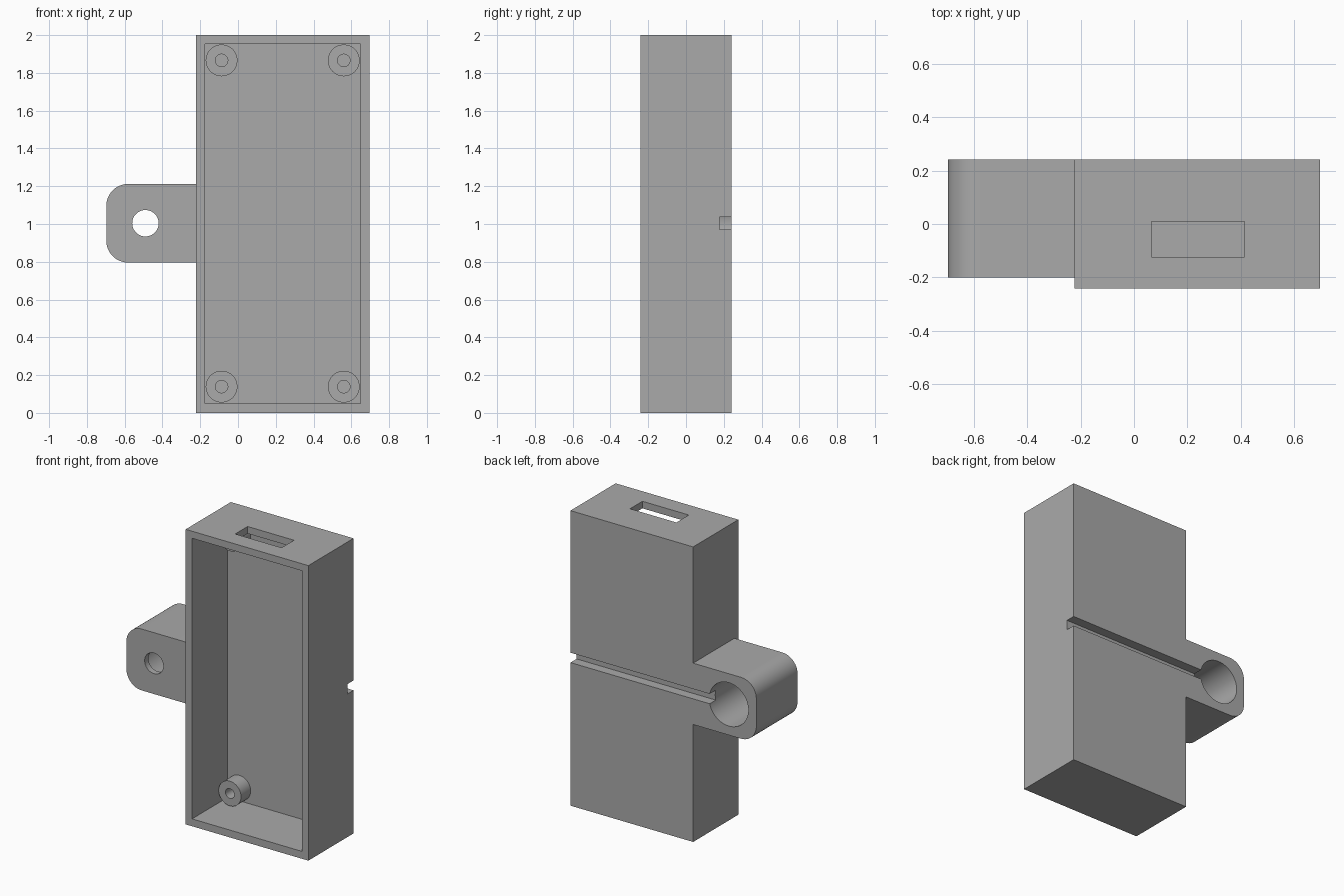
import bpy, bmesh, math
from mathutils import Matrix, Vector

if "Cube" in bpy.data.objects:
    bpy.data.objects.remove(bpy.data.objects["Cube"])

grey = bpy.data.materials.new("plain grey")
grey.use_nodes = True
colour = (0.4, 0.4, 0.4, 1)
grey.diffuse_color = colour
grey.node_tree.nodes["Principled BSDF"].inputs["Base Color"].default_value = colour


def finish(name, bm):
    mesh = bpy.data.meshes.new(name)
    bmesh.ops.recalc_face_normals(bm, faces=bm.faces)
    bm.to_mesh(mesh)
    bm.free()
    mesh.materials.append(grey)
    obj = bpy.data.objects.new(name, mesh)
    bpy.context.collection.objects.link(obj)
    return obj


def box(name, x, y, z, round_left=0):
    """Box from (min, max) ranges, optionally rounding its -x edges along y."""
    bm = bmesh.new()
    bmesh.ops.create_cube(bm, size=1)
    for v in bm.verts:
        v.co = Vector([lo if c < 0 else hi for c, (lo, hi) in zip(v.co, (x, y, z))])
    if round_left:
        edges = [e for e in bm.edges if all(v.co.x == bm_min for v in e.verts
                 for bm_min in [min(w.co.x for w in bm.verts)])
                 and e.verts[0].co.z == e.verts[1].co.z]
        bmesh.ops.bevel(bm, geom=edges, offset=round_left, segments=12,
                        profile=0.5, affect='EDGES')
    return finish(name, bm)


def rod(name, x, z, radius, y0, y1, sides=48):
    """Cylinder along y."""
    bm = bmesh.new()
    place = Matrix.Translation((x, (y0 + y1) / 2, z)) @ Matrix.Rotation(math.pi / 2, 4, 'X')
    bmesh.ops.create_cone(bm, cap_ends=True, segments=sides, radius1=radius,
                          radius2=radius, depth=y1 - y0, matrix=place)
    return finish(name, bm)


def combine(target, tool, operation):
    mod = target.modifiers.new(operation.lower(), 'BOOLEAN')
    mod.object, mod.operation, mod.solver = tool, operation, 'EXACT'
    bpy.context.view_layer.objects.active = target
    bpy.ops.object.modifier_apply(modifier=mod.name)
    bpy.data.objects.remove(tool)


BACK, FRONT, FLOOR, MID = 0.242, -0.242, 0.14, 1.004

# Case with side lug
case = box("case", (-0.223, 0.697), (FRONT, BACK), (0, 2))
lug = box("lug", (-0.697, -0.2), (-0.2, BACK), (0.796, 1.212), round_left=0.115)
combine(case, lug, 'UNION')

# Open front cavity and cable slot in the top wall
combine(case, box("cavity", (-0.175, 0.648), (-0.4, FLOOR), (0.05, 1.952)), 'DIFFERENCE')
combine(case, box("slot", (0.065, 0.413), (-0.123, 0.01), (1.9, 2.1)), 'DIFFERENCE')

# Lug bore with a thin front lip, and the groove leading to it across the back
combine(case, rod("lip_hole", -0.49, MID, 0.07, -0.3, 0.0), 'DIFFERENCE')
combine(case, rod("bore", -0.49, MID, 0.147, -0.16, 0.4, 64), 'DIFFERENCE')
combine(case, box("groove", (-0.45, 0.8), (0.177, 0.4), (0.97, 1.037)), 'DIFFERENCE')

# Screw posts in the four corners
for x in (-0.087, 0.56):
    for z in (0.139, 1.866):
        combine(case, rod("post", x, z, 0.084, 0.037, FLOOR + 0.02), 'UNION')
        combine(case, rod("post_hole", x, z, 0.033, 0.0, FLOOR), 'DIFFERENCE')

# Smooth the round parts, keep corners sharp
bpy.ops.object.select_all(action='DESELECT')
case.select_set(True)
bpy.context.view_layer.objects.active = case
bpy.ops.object.shade_smooth_by_angle(angle=math.radians(30))
